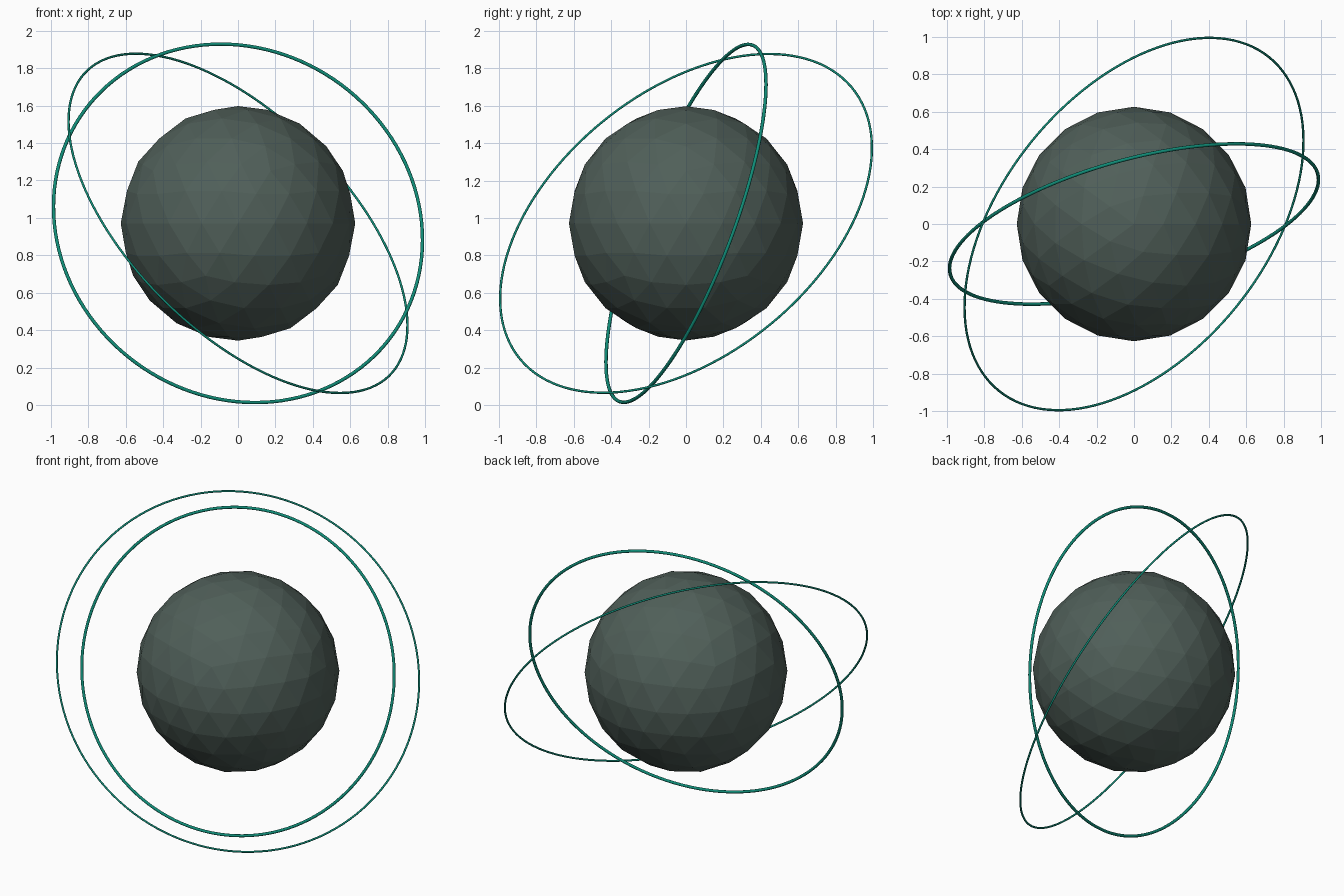
import bpy
from mathutils import Vector

if "Cube" in bpy.data.objects:
    bpy.data.objects.remove(bpy.data.objects["Cube"])

CENTRE = Vector((0, 0, 0.971))


def material(name, rgb):
    m = bpy.data.materials.new(name)
    m.diffuse_color = (*rgb, 1)
    m.use_nodes = True
    m.node_tree.nodes["Principled BSDF"].inputs["Base Color"].default_value = m.diffuse_color
    return m


core_mat = material("dark_green_grey", (0.08, 0.115, 0.10))
ring_mat = material("teal", (0.005, 0.27, 0.19))

# Faceted central globe
bpy.ops.mesh.primitive_ico_sphere_add(subdivisions=3, radius=0.626, location=CENTRE)
core = bpy.context.object
core.name = "core_globe"
core.data.materials.append(core_mat)


# Thin orbit ring, tilted so its axis follows the given direction
def orbit_ring(name, radius, thickness, axis):
    rot = Vector(axis).to_track_quat('Z', 'Y').to_euler()
    bpy.ops.mesh.primitive_torus_add(
        major_radius=radius, minor_radius=thickness,
        major_segments=128, minor_segments=10,
        location=CENTRE, rotation=rot)
    ring = bpy.context.object
    ring.name = name
    ring.data.materials.append(ring_mat)
    bpy.ops.object.shade_smooth()


orbit_ring("inner_orbit_ring", 1.017, 0.0094, (0.249, -0.907, 0.339))
orbit_ring("outer_orbit_ring", 1.146, 0.0063, (0.614, -0.498, 0.613))
